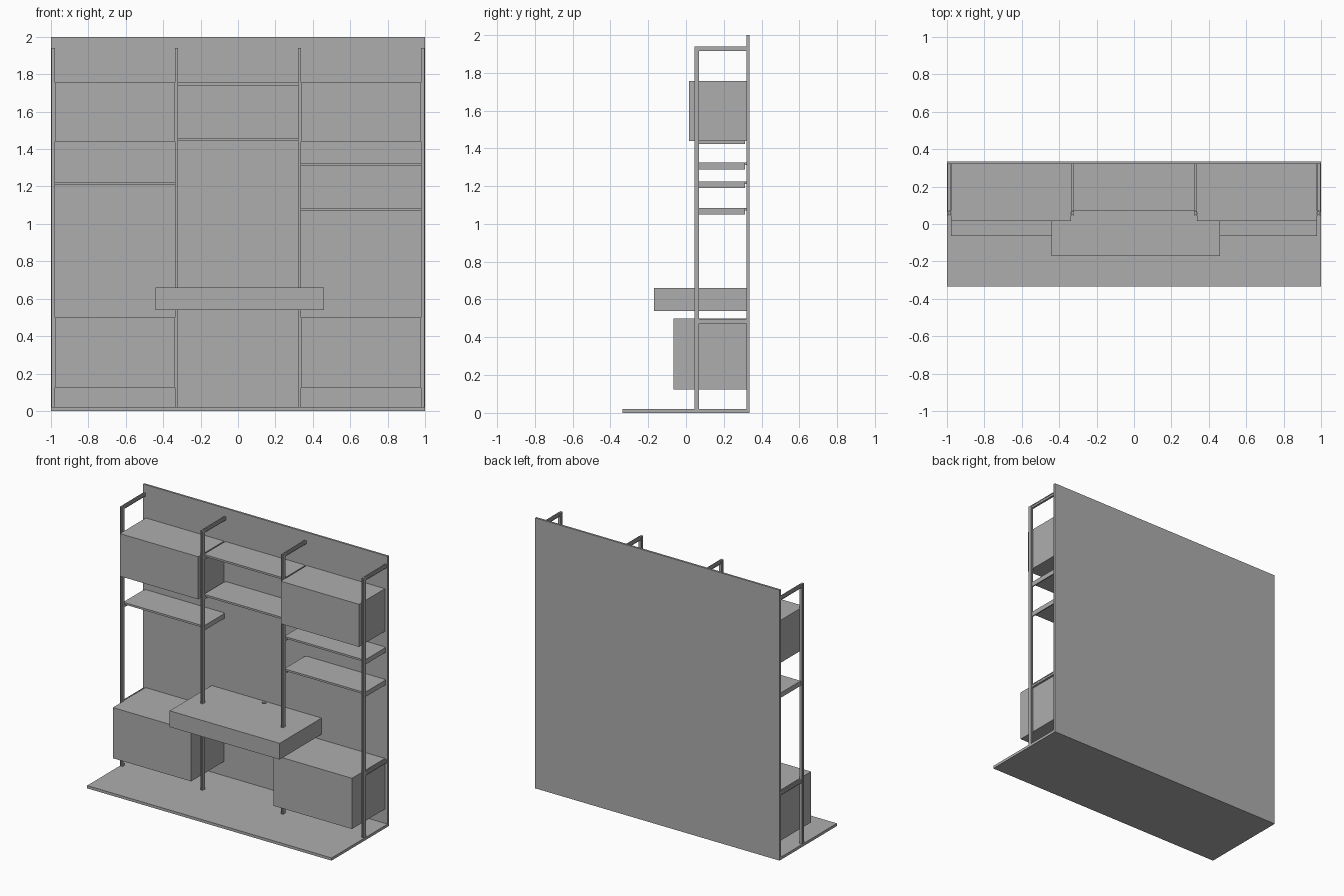
import bpy
import bmesh
from mathutils import Vector

default = bpy.data.objects.get("Cube")
if default:
    bpy.data.objects.remove(default)

grey = bpy.data.materials.new("plain grey")
grey.use_nodes = True
COLOUR = (0.42, 0.42, 0.42, 1)
grey.diffuse_color = COLOUR
grey.node_tree.nodes["Principled BSDF"].inputs["Base Color"].default_value = COLOUR


def add_object(name, bm):
    bmesh.ops.recalc_face_normals(bm, faces=bm.faces)
    mesh = bpy.data.meshes.new(name)
    bm.to_mesh(mesh)
    bm.free()
    mesh.materials.append(grey)
    obj = bpy.data.objects.new(name, mesh)
    bpy.context.collection.objects.link(obj)
    return obj


def box(name, x, y, z):
    """Box from three (low, high) ranges."""
    bm = bmesh.new()
    bmesh.ops.create_cube(bm, size=1)
    for v in bm.verts:
        v.co = [(lo + hi) / 2 + c * (hi - lo) for c, (lo, hi) in zip(v.co, (x, y, z))]
    return add_object(name, bm)


def slotted_bar(name, start, end, u, v, width, height):
    """Extruded bar with a slot along each of its four sides."""
    u, v, start, end = Vector(u), Vector(v), Vector(start), Vector(end)
    quarter = [(1, -1), (1, -0.4), (0.7, -0.4), (0.7, 0.4), (1, 0.4)]
    profile = []
    for _ in range(4):
        profile += quarter
        quarter = [(-b, a) for a, b in quarter]
    bm = bmesh.new()
    ring = [bm.verts.new(start + u * a * width / 2 + v * b * height / 2) for a, b in profile]
    face = bm.faces.new(ring)
    made = bmesh.ops.extrude_face_region(bm, geom=[face])["geom"]
    moved = [g for g in made if isinstance(g, bmesh.types.BMVert)]
    bmesh.ops.translate(bm, verts=moved, vec=end - start)
    return add_object(name, bm)


X, Y, Z = (1, 0, 0), (0, 1, 0), (0, 0, 1)
WALL = 0.32
OUTER, INNER = 0.988, 0.329

# Floor slab and wall panel
box("floor_slab", (-1, 1), (-0.335, WALL), (0, 0.02))
box("wall_panel", (-1, 1), (WALL, 0.335), (0, 2))

# Uprights with arms back to the wall
for label, px in (("far_right", -OUTER), ("mid_right", -INNER),
                  ("mid_left", INNER), ("far_left", OUTER)):
    slotted_bar(label + "_post", (px, 0.057, 0.02), (px, 0.057, 1.94), X, Y, 0.018, 0.025)
    for part, z in (("top_arm", 1.928), ("lower_arm", 0.485)):
        slotted_bar(f"{label}_{part}", (px, 0.069, z), (px, WALL, z), Z, X, 0.024, 0.016)

# Cabinets, one pair at each side
for label, lo, hi in (("right", -0.978, -0.338), ("left", 0.338, 0.978)):
    box(label + "_wall_cabinet", (lo, hi), (0.017, WALL), (1.44, 1.755))
    box(label + "_base_cabinet", (lo, hi), (-0.065, WALL), (0.125, 0.5))

# Shelves with a bracket hidden behind each post
shelves = (
    ("right_shelf", -OUTER, -INNER, 1.225),
    ("middle_upper_shelf", -INNER, INNER, 1.755),
    ("middle_lower_shelf", -INNER, INNER, 1.46),
    ("left_upper_shelf", INNER, OUTER, 1.325),
    ("left_lower_shelf", INNER, OUTER, 1.085),
)
for name, lo, hi, top in shelves:
    box(name, (lo + 0.008, hi - 0.008), (0.07, WALL), (top - 0.014, top))
    for side, a, b in (("right", lo, lo + 0.008), ("left", hi - 0.008, hi)):
        box(f"{name}_{side}_bracket", (a, b), (0.069, 0.311), (top - 0.036, top))

# Desk with a round cable hole near the wall
desk = box("desk", (-0.44, 0.46), (-0.17, WALL), (0.54, 0.66))
bm = bmesh.new()
bmesh.ops.create_cone(bm, cap_ends=True, segments=24, radius1=0.015, radius2=0.015, depth=0.08)
bmesh.ops.translate(bm, verts=bm.verts, vec=(0.005, 0.298, 0.66))
cutter = add_object("cable_hole_cutter", bm)
cutter.hide_render = True
cutter.hide_viewport = True
hole = desk.modifiers.new("cable_hole", "BOOLEAN")
hole.operation = "DIFFERENCE"
hole.object = cutter
